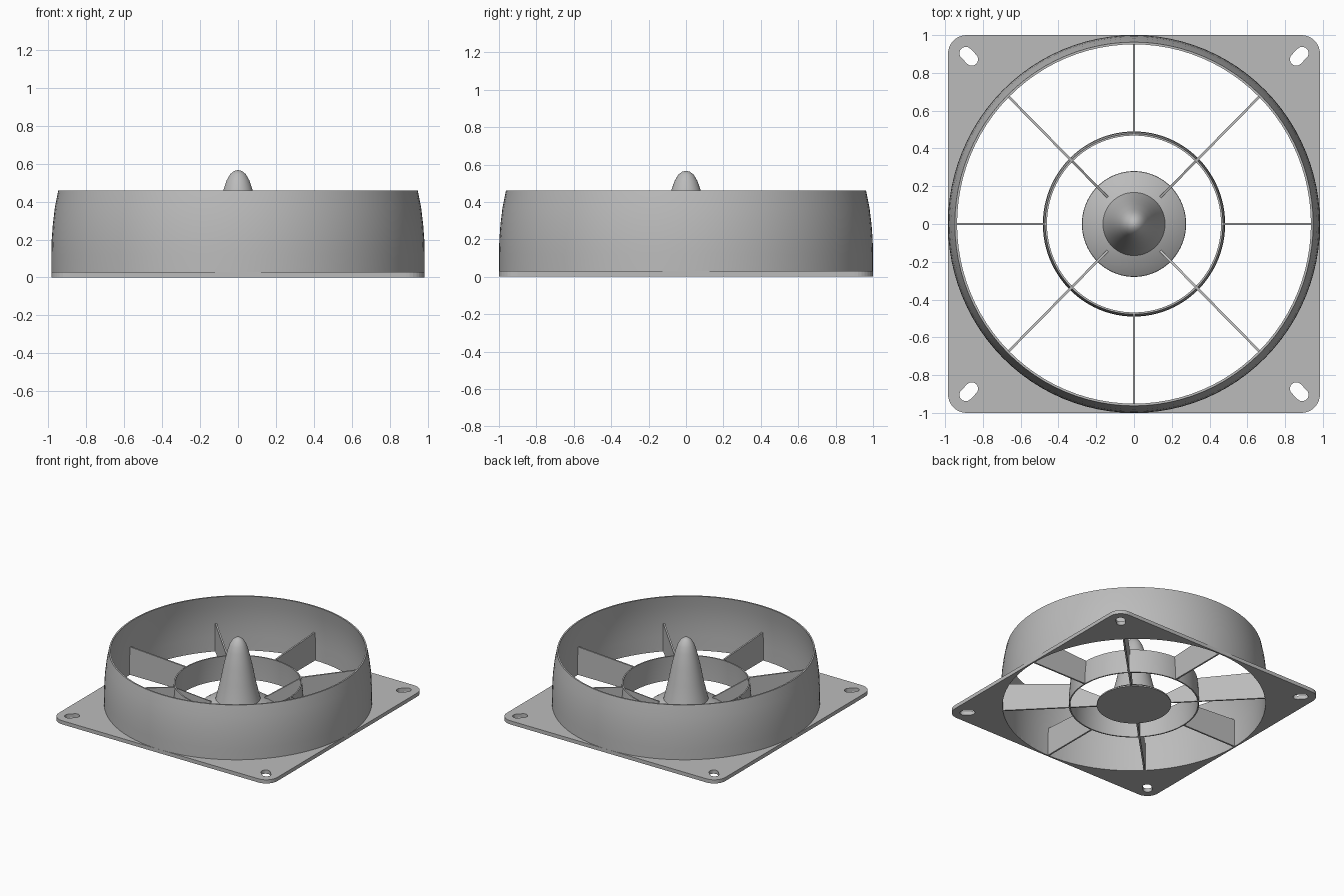
import bpy, bmesh
from math import pi, cos, sin, radians
from mathutils import Matrix, Vector

if "Cube" in bpy.data.objects:
    bpy.data.objects.remove(bpy.data.objects["Cube"], do_unlink=True)

SQUASH = 0.985          # the whole body is slightly narrower in x
SEGMENTS = 96

grey = bpy.data.materials.new("light grey")
grey.use_nodes = True
grey.diffuse_color = (0.5, 0.5, 0.5, 1)
grey.node_tree.nodes["Principled BSDF"].inputs["Base Color"].default_value = (0.5, 0.5, 0.5, 1)


def finish(name, mesh, smooth=False):
    """Link a mesh as a named part."""
    mesh.materials.clear()
    mesh.materials.append(grey)
    obj = bpy.data.objects.new(name, mesh)
    bpy.context.collection.objects.link(obj)
    if smooth:
        bpy.ops.object.select_all(action='DESELECT')
        obj.select_set(True)
        bpy.context.view_layer.objects.active = obj
        bpy.ops.object.shade_smooth_by_angle(angle=radians(30))
    return obj


def lathe(name, profile, closed):
    """Spin an (r, z) profile around the vertical axis."""
    bm = bmesh.new()
    verts = [bm.verts.new((r, 0, z)) for r, z in profile]
    pairs = list(zip(verts, verts[1:]))
    if closed:
        pairs.append((verts[-1], verts[0]))
    edges = [bm.edges.new(p) for p in pairs]
    bmesh.ops.spin(bm, geom=verts + edges, axis=(0, 0, 1), cent=(0, 0, 0),
                   angle=2 * pi, steps=SEGMENTS)
    bmesh.ops.remove_doubles(bm, verts=bm.verts, dist=1e-4)
    bmesh.ops.recalc_face_normals(bm, faces=bm.faces)
    bmesh.ops.scale(bm, vec=(SQUASH, 1, 1), verts=bm.verts)
    mesh = bpy.data.meshes.new(name)
    bm.to_mesh(mesh)
    bm.free()
    return finish(name, mesh, smooth=True)


def arc(cx, cy, r, start, sweep, steps):
    return [(cx + r * cos(start + sweep * i / steps),
             cy + r * sin(start + sweep * i / steps)) for i in range(steps + 1)]


# Mounting plate: rounded square with a round opening and four diagonal slots
outline = []
for k, (sx, sy) in enumerate([(1, 1), (-1, 1), (-1, -1), (1, -1)]):
    outline += arc(sx * 0.9, sy * 0.9, 0.1, k * pi / 2, pi / 2, 8)
loops = [outline, arc(0, 0, 0.988, 0, 2 * pi, SEGMENTS)[:-1]]
for k, (sx, sy) in enumerate([(1, 1), (-1, 1), (-1, -1), (1, -1)]):
    diagonal = pi / 4 + k * pi / 2
    slot = []
    for end in (1, -1):
        reach = 0.016 * end
        facing = diagonal if end == 1 else diagonal + pi
        slot += arc(sx * (0.888 + reach), sy * (0.888 + reach), 0.034,
                    facing - pi / 2, pi, 10)
    loops.append(slot)

curve = bpy.data.curves.new("plate_outline", 'CURVE')
curve.dimensions = '2D'
curve.fill_mode = 'BOTH'
curve.extrude = 0.015
for points in loops:
    spline = curve.splines.new('POLY')
    spline.points.add(len(points) - 1)
    for p, (x, y) in zip(spline.points, points):
        p.co = (x * SQUASH, y, 0, 1)
    spline.use_cyclic_u = True
helper = bpy.data.objects.new("plate_outline", curve)
bpy.context.collection.objects.link(helper)
bpy.context.view_layer.update()
plate_mesh = bpy.data.meshes.new_from_object(
    helper.evaluated_get(bpy.context.evaluated_depsgraph_get()))
bpy.data.objects.remove(helper, do_unlink=True)
plate_mesh.transform(Matrix.Translation(Vector((0, 0, 0.015))))
for poly in plate_mesh.polygons:
    poly.use_smooth = False
finish("mounting_plate", plate_mesh)

# Outer duct wall, curving inwards towards the top
outer = [(1.0, 0.001), (1.0, 0.12), (0.998, 0.2), (0.992, 0.28),
         (0.981, 0.37), (0.963, 0.46)]
inner = [(r - 0.012, z) for r, z in reversed(outer)]
lathe("duct_wall", outer + inner, True)

# Inner ring, slightly tapered
lathe("inner_ring", [(0.49, 0), (0.487, 0.1), (0.478, 0.2),
                     (0.468, 0.2), (0.477, 0.1), (0.48, 0)], True)

# Hub with sloping skirt and pointed nose
lathe("hub", [(0, 0), (0.28, 0), (0.278, 0.012), (0.23, 0.045), (0.167, 0.07),
              (0.152, 0.13), (0.131, 0.22), (0.108, 0.34), (0.079, 0.46),
              (0.062, 0.51), (0.042, 0.545), (0.02, 0.562), (0, 0.567)], False)


def vane(name, profile, angle, thickness=0.013):
    """Extrude an (r, z) outline into a thin upright blade."""
    bm = bmesh.new()
    face = bm.faces.new([bm.verts.new((r, -thickness / 2, z)) for r, z in profile])
    ext = bmesh.ops.extrude_face_region(bm, geom=[face])
    moved = [v for v in ext["geom"] if isinstance(v, bmesh.types.BMVert)]
    bmesh.ops.translate(bm, vec=(0, thickness, 0), verts=moved)
    bmesh.ops.recalc_face_normals(bm, faces=bm.faces)
    bmesh.ops.rotate(bm, verts=bm.verts, cent=(0, 0, 0),
                     matrix=Matrix.Rotation(angle, 3, 'Z'))
    bmesh.ops.scale(bm, vec=(SQUASH, 1, 1), verts=bm.verts)
    mesh = bpy.data.meshes.new(name)
    bm.to_mesh(mesh)
    bm.free()
    finish(name, mesh)


# Eight outer vanes; the diagonal ones continue inwards to the hub
for i in range(8):
    vane(f"outer_vane_{i + 1}",
         [(0.482, 0.002), (0.99, 0.002), (0.99, 0.23), (0.474, 0.2)], i * pi / 4)
    if i % 2:
        vane(f"inner_vane_{i // 2 + 1}",
             [(0.2, 0.002), (0.484, 0.002), (0.474, 0.195), (0.2, 0.058)], i * pi / 4)
